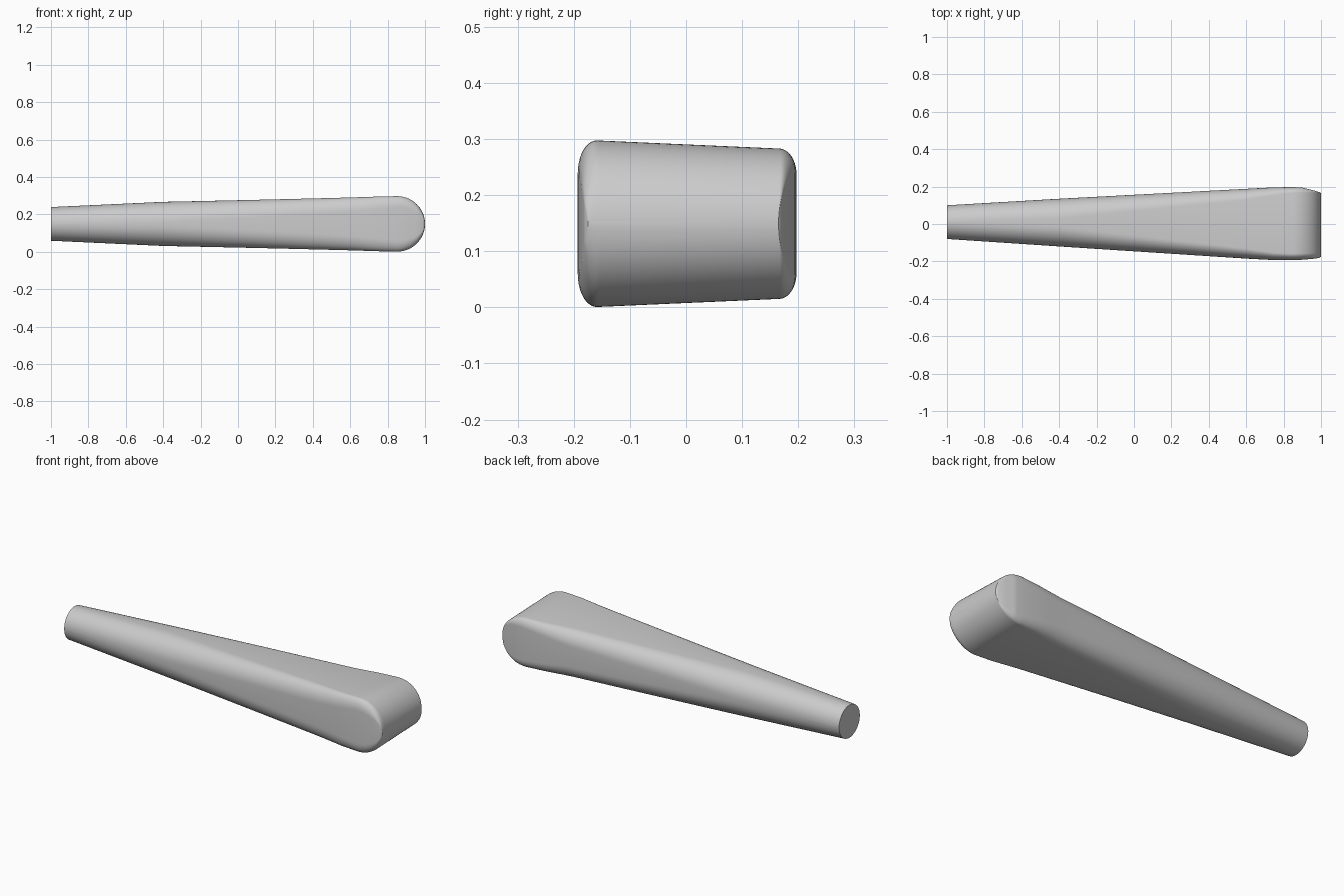
import bpy
import bmesh
from math import sin, cos, pi, radians

cube = bpy.data.objects.get("Cube")
if cube:
    bpy.data.objects.remove(cube)

MID_Z = 0.149
# x, front y, back y, half height, front corner (y, z), back corner (y, z), taper to the back
STATIONS = [
    (-1.0, -0.08, 0.10, 0.09, 0.09, 0.09, 0.09, 0.09, 0.0),
    (-0.4, -0.12, 0.135, 0.119, 0.105, 0.11, 0.105, 0.11, 0.02),
    (0.6, -0.185, 0.188, 0.142, 0.055, 0.08, 0.06, 0.08, 0.08),
    (0.75, -0.193, 0.196, 0.146, 0.04, 0.07, 0.04, 0.06, 0.09),
    (0.85, -0.193, 0.197, 0.148, 0.035, 0.06, 0.03, 0.05, 0.09),
    (0.9, -0.191, 0.195, 0.148, 0.035, 0.06, 0.027, 0.045, 0.09),
    (0.96, -0.186, 0.18, 0.148, 0.032, 0.06, 0.012, 0.03, 0.09),
    (0.99, -0.181, 0.17, 0.148, 0.03, 0.06, 0.004, 0.01, 0.09),
    (1.0, -0.175, 0.165, 0.148, 0.025, 0.06, 0.002, 0.004, 0.09),
]
NOSE_X, NOSE_R = 0.85, 0.15
CORNER_STEPS = 10


def station_at(x):
    """Blend the neighbouring stations at x."""
    for a, b in zip(STATIONS, STATIONS[1:]):
        if x <= b[0]:
            t = (x - a[0]) / (b[0] - a[0])
            return [p + (q - p) * t for p, q in zip(a, b)]
    return list(STATIONS[-1])


def section(x):
    """Rounded, slightly tapered cross-section around the handle axis."""
    _, front, back, half, fy, fz, by, bz, taper = station_at(x)
    squash = 1.0
    if x > NOSE_X:
        squash = max(1 - ((x - NOSE_X) / NOSE_R) ** 2, 0.002) ** 0.5
    points = []
    corners = [(back, 1, by, bz, 1), (front, -1, fy, fz, 1),
               (front, -1, fy, fz, -1), (back, 1, by, bz, -1)]
    for i, (edge, side, ry, rz, up) in enumerate(corners):
        for k in range(CORNER_STEPS + 1):
            a = (i + k / CORNER_STEPS) * pi / 2
            y = edge - side * ry + ry * cos(a)
            z = up * (half - rz) + rz * sin(a)
            z *= squash * (1 - taper * (y + 0.15) / 0.3)
            points.append((x, y, MID_Z + z))
    return points


# Even steps along the shaft, then angular steps around the rounded nose
xs = [-1 + (NOSE_X + 1) * i / 36 for i in range(37)]
xs += [NOSE_X + NOSE_R * sin(radians(a)) for a in range(5, 90, 4)] + [1.0]

bm = bmesh.new()
rings = [[bm.verts.new(p) for p in section(x)] for x in xs]
for r, s in zip(rings, rings[1:]):
    for i in range(len(r)):
        j = (i + 1) % len(r)
        bm.faces.new((r[i], r[j], s[j], s[i]))
bm.faces.new(rings[0])
bm.faces.new(rings[-1])
bmesh.ops.remove_doubles(bm, verts=bm.verts, dist=0.0001)
bmesh.ops.recalc_face_normals(bm, faces=bm.faces)

mesh = bpy.data.meshes.new("handle")
bm.to_mesh(mesh)
bm.free()
handle = bpy.data.objects.new("handle", mesh)
bpy.context.collection.objects.link(handle)

# Single plain grey
grey = bpy.data.materials.new("plain grey")
grey.use_nodes = True
colour = (0.6, 0.6, 0.6, 1)
grey.diffuse_color = colour
grey.node_tree.nodes["Principled BSDF"].inputs["Base Color"].default_value = colour
mesh.materials.append(grey)

bpy.context.view_layer.objects.active = handle
handle.select_set(True)
bpy.ops.object.shade_smooth_by_angle(angle=radians(35))
